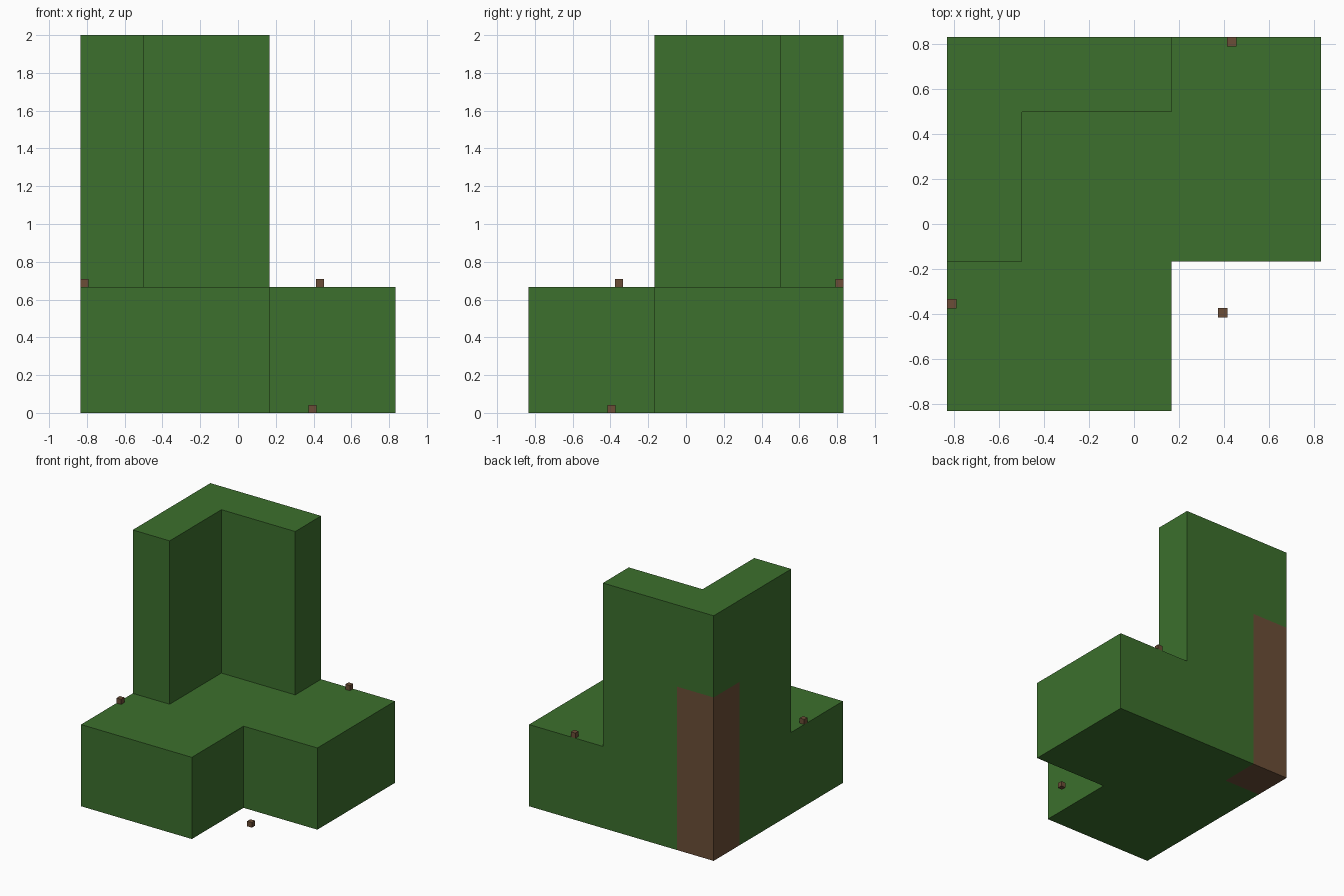
import bpy
import bmesh
from mathutils import Vector

default = bpy.data.objects.get("Cube")
if default:
    bpy.data.objects.remove(default, do_unlink=True)

CELL = 1 / 3                         # the whole plant sits on a block grid
ORIGIN = Vector((-2.5, -2.5, 0))     # grid corner, in cells


def material(name, rgb):
    mat = bpy.data.materials.new(name)
    mat.use_nodes = True
    mat.diffuse_color = (*rgb, 1)
    mat.node_tree.nodes["Principled BSDF"].inputs["Base Color"].default_value = (*rgb, 1)
    return mat


def add_object(name, bm, mat):
    mesh = bpy.data.meshes.new(name)
    bm.to_mesh(mesh)
    bm.free()
    mesh.materials.append(mat)
    obj = bpy.data.objects.new(name, mesh)
    bpy.context.collection.objects.link(obj)
    return obj


def box(name, centre, size, mat):
    bm = bmesh.new()
    bmesh.ops.create_cube(bm, size=1)
    bmesh.ops.scale(bm, vec=size, verts=bm.verts)
    bmesh.ops.translate(bm, vec=centre, verts=bm.verts)
    return add_object(name, bm, mat)


def block_shell(name, filled, mat):
    """Outer surface of every grid cell for which filled(cell) is true."""
    bm = bmesh.new()
    cells = [(x, y, z) for x in range(5) for y in range(5) for z in range(6)]
    for cell in filter(lambda c: filled(*c), cells):
        middle = Vector(cell) + Vector((0.5, 0.5, 0.5))
        for axis in range(3):
            for sign in (-1, 1):
                n = Vector()
                n[axis] = sign
                beyond = tuple(int(a + b) for a, b in zip(cell, n))
                if beyond in cells and filled(*beyond):
                    continue
                u = Vector()
                u[(axis + 1) % 3] = 1
                v = n.cross(u)
                ring = [middle + (n + a * u + b * v) / 2
                        for a, b in ((-1, -1), (1, -1), (1, 1), (-1, 1))]
                bm.faces.new([bm.verts.new((p + ORIGIN) * CELL) for p in ring])
    bmesh.ops.remove_doubles(bm, verts=bm.verts, dist=0.001)
    bmesh.ops.dissolve_limit(bm, angle_limit=0.01, verts=bm.verts, edges=bm.edges)
    return add_object(name, bm, mat)


green = material("leaf green", (0.045, 0.162, 0.026))
brown = material("bark brown", (0.147, 0.076, 0.038))


def in_trunk(x, y, z):
    return x == 0 and y == 4 and z < 4


def in_foliage(x, y, z):
    if in_trunk(x, y, z):
        return False
    if z < 2:                                    # wide base, front left corner open
        return not (x > 2 and y < 2)
    return (x == 0 and y > 1) or (y == 4 and x < 3)   # upright corner wings


# Foliage and the trunk set flush into its back corner
block_shell("foliage", in_foliage, green)
trunk_height = 4 * CELL
box("trunk", (-2 * CELL, 2 * CELL, trunk_height / 2), (CELL, CELL, trunk_height), brown)

# Small loose twig cubes
TWIG = 1 / 24
ledge = 2 * CELL
for name, x, y, floor in (("front_twig", 0.395, -0.395, 0),
                          ("back_twig", 0.435, 0.8125, ledge),
                          ("right_twig", -0.8125, -0.355, ledge)):
    box(name, (x, y, floor + TWIG / 2), (TWIG, TWIG, TWIG), brown)
